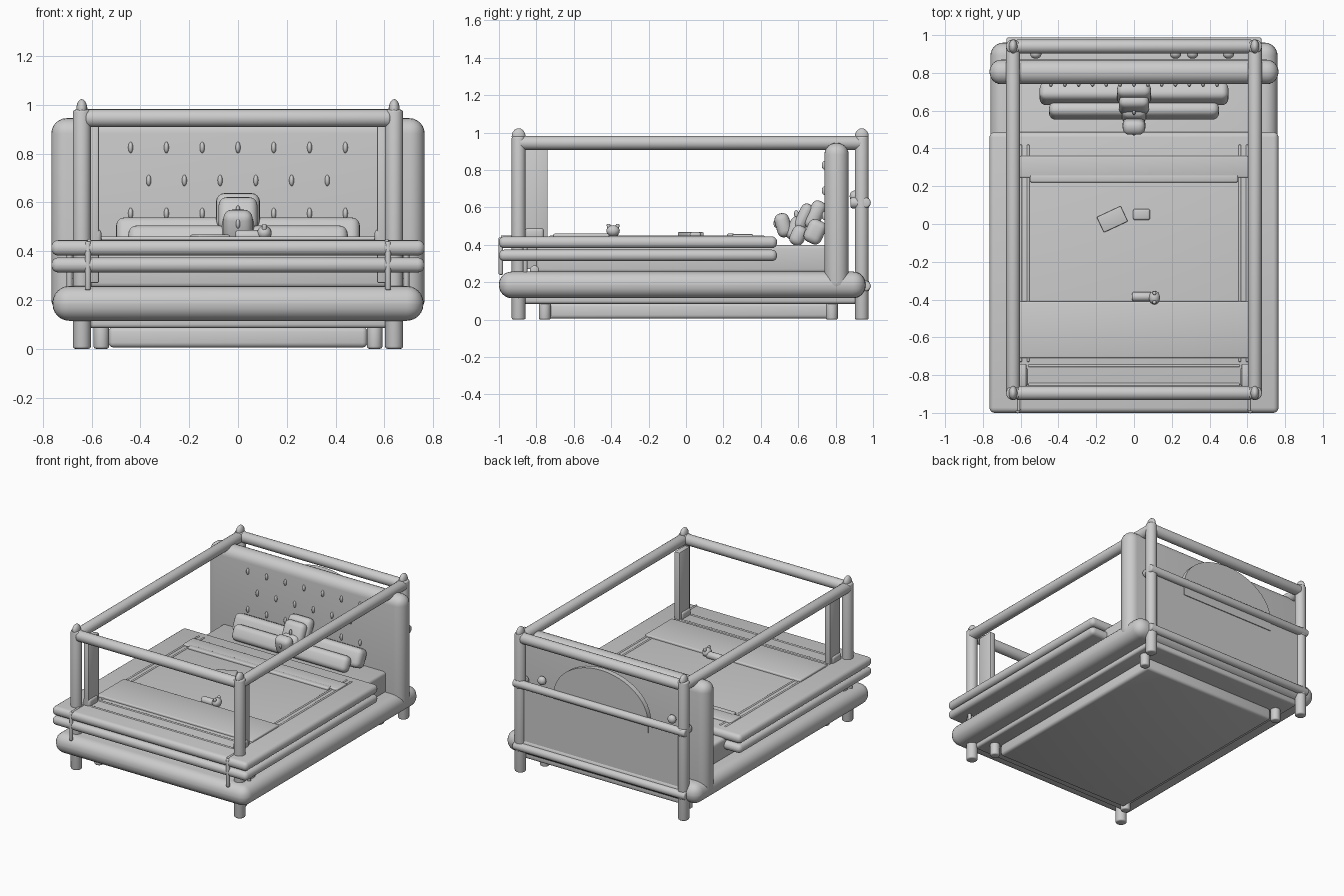
import bpy, bmesh, math
from mathutils import Vector, Matrix

cube = bpy.data.objects.get("Cube")
if cube:
    bpy.data.objects.remove(cube, do_unlink=True)

GREY = (0.6, 0.6, 0.6, 1)
grey = bpy.data.materials.new("plain grey")
grey.use_nodes = True
grey.diffuse_color = GREY
grey.node_tree.nodes["Principled BSDF"].inputs["Base Color"].default_value = GREY
parts = []


def finish(name, bm):
    mesh = bpy.data.meshes.new(name)
    bm.to_mesh(mesh)
    bm.free()
    mesh.materials.append(grey)
    ob = bpy.data.objects.new(name, mesh)
    bpy.context.collection.objects.link(ob)
    parts.append(ob)
    return ob


def box(name, x, y, z, round_=0.0, segs=3):
    """Rounded box from (min, max) ranges."""
    bm = bmesh.new()
    bmesh.ops.create_cube(bm, size=1)
    size = [r[1] - r[0] for r in (x, y, z)]
    bmesh.ops.scale(bm, vec=size, verts=bm.verts)
    if round_:
        bmesh.ops.bevel(bm, geom=bm.edges[:], offset=min(round_, min(size) * 0.49),
                        segments=segs, profile=0.5, affect='EDGES')
    ob = finish(name, bm)
    ob.location = [sum(r) / 2 for r in (x, y, z)]
    return ob


def rod(name, a, b, r, soft=0.01):
    a, b = Vector(a), Vector(b)
    bm = bmesh.new()
    bmesh.ops.create_cone(bm, cap_ends=True, segments=20, radius1=r, radius2=r, depth=(b - a).length)
    rim = [e for e in bm.edges if abs(e.verts[0].co.z - e.verts[1].co.z) < 1e-5]
    bmesh.ops.bevel(bm, geom=rim, offset=min(soft, r * 0.6), segments=3, profile=0.5, affect='EDGES')
    ob = finish(name, bm)
    ob.rotation_euler = (b - a).to_track_quat('Z', 'Y').to_euler()
    ob.location = (a + b) / 2
    return ob


def ball(name, at, radii):
    bm = bmesh.new()
    bmesh.ops.create_uvsphere(bm, u_segments=16, v_segments=10, radius=1)
    bmesh.ops.scale(bm, vec=radii, verts=bm.verts)
    ob = finish(name, bm)
    ob.location = at
    return ob


def cushion(name, at, size, tilt):
    ob = box(name, *[(c - s / 2, c + s / 2) for c, s in zip(at, size)], 0.035, 4)
    ob.rotation_euler.x = math.radians(tilt)
    return ob


# Base, plinth and drawer
box("base_cushion", (-0.76, 0.76), (-1, 0.96), (0.115, 0.257), 0.068, 6)
box("plinth", (-0.63, 0.63), (-0.88, 0.92), (0.085, 0.14), 0.015)
box("drawer", (-0.53, 0.53), (-0.74, 0.77), (0.005, 0.09), 0.02)

# Four-poster frame
FRONT, BACK, SIDE, TOP = -0.895, 0.94, 0.64, 0.945
for y, end in ((FRONT, "front"), (BACK, "back")):
    rod(end + "_top_rail", (-0.625, y, TOP), (0.625, y, TOP), 0.037)
    for s, hand in ((-1, "right"), (1, "left")):
        tag = f"{end}_{hand}"
        rod(tag + "_post", (s * SIDE, y, 0), (s * SIDE, y, 0.98), 0.037)
        ball(tag + "_finial", (s * SIDE, y, 0.98), (0.023, 0.037, 0.043))
        inner = -0.755 if end == "front" else 0.78
        rod(tag + "_inner_leg", (s * 0.56, inner, 0), (s * 0.56, inner, 0.1), 0.032)
for s, hand in ((-1, "right"), (1, "left")):
    rod(hand + "_top_rail", (s * SIDE, FRONT, TOP), (s * SIDE, BACK, TOP), 0.037)
    # Curtains and their feet
    box(hand + "_curtain", (s * 0.59 - 0.02, s * 0.59 + 0.02), (-0.86, -0.74), (0.27, 0.92), 0.006, 2)
    box(hand + "_curtain_foot", (s * 0.59 - 0.03, s * 0.59 + 0.03), (-0.86, -0.76), (0.43, 0.49), 0.015)
    # Straps round the bedding
    rod(hand + "_front_strap", (s * 0.615, -0.99, 0.24), (s * 0.615, -0.99, 0.44), 0.012)
    rod(hand + "_strap_top", (s * 0.61, -0.99, 0.442), (s * 0.61, -0.86, 0.442), 0.008)
    rod(hand + "_side_strap", (s * 0.69, -0.86, 0.24), (s * 0.69, -0.86, 0.44), 0.012)
    rod(hand + "_strap_knob", (s * 0.6, -0.81, 0.265), (s * 0.69, -0.81, 0.265), 0.025)
    # Piping along the bedding
    for i, x in enumerate((0.56, 0.6)):
        rod(f"{hand}_piping_{i}", (s * x, -0.73, 0.442), (s * x, 0.42, 0.442), 0.008)

# Mattress and folded bedding
box("mattress", (-0.64, 0.64), (-0.8, 0.76), (0.25, 0.4), 0.02)
box("lower_duvet", (-0.765, 0.765), (-1, 0.487), (0.313, 0.374), 0.028, 4)
box("upper_duvet", (-0.765, 0.765), (-1, 0.487), (0.382, 0.445), 0.028, 4)
box("foot_throw", (-0.61, 0.61), (-0.71, -0.41), (0.435, 0.46), 0.008)
box("throw_underside", (-0.63, 0.63), (-0.71, -0.44), (0.285, 0.32), 0.008)
box("sheet_fold", (-0.605, 0.605), (0.245, 0.36), (0.435, 0.457), 0.008)
box("sheet_fold_edge", (-0.55, 0.55), (0.22, 0.26), (0.435, 0.46), 0.008)
for i, y in enumerate((-0.75, -0.85)):
    rod(f"foot_piping_{i}", (-0.56, y, 0.442), (0.56, y, 0.442), 0.008)

# Headboard with tufting buttons
box("headboard", (-0.765, 0.765), (0.74, 0.87), (0.14, 0.945), 0.063, 6)
for row, (z, count, reach) in enumerate(((0.825, 7, 0.44), (0.69, 6, 0.366), (0.555, 7, 0.44))):
    for i in range(count):
        x = -reach + 2 * reach * i / (count - 1)
        ball(f"button_{row}_{i}", (x, 0.74, z), (0.01, 0.014, 0.023))

# Back panel, rails and arched plate
box("back_panel", (-0.63, 0.63), (0.925, 0.95), (0.17, 0.63))
for z, name in ((0.18, "back_lower_rail"), (0.625, "back_middle_rail")):
    rod(name, (-0.675, 0.96, z), (0.675, 0.96, z), 0.028)
for s, hand in ((-1, "right"), (1, "left")):
    for z in (0.18, 0.625):
        rod(f"{hand}_rail_collar", (s * SIDE, 0.88, z), (s * SIDE, 0.98, z), 0.03)
bm = bmesh.new()
arch = [(0.37 * math.cos(math.pi * i / 24), 0.62 + 0.27 * math.sin(math.pi * i / 24)) for i in range(25)]
outline = [(0.37, 0.54)] + arch + [(-0.37, 0.54)]
face = bm.faces.new([bm.verts.new((x, 0.92, z)) for x, z in outline])
out = bmesh.ops.extrude_face_region(bm, geom=[face])
bmesh.ops.translate(bm, vec=(0, 0.036, 0), verts=[v for v in out["geom"] if isinstance(v, bmesh.types.BMVert)])
bmesh.ops.recalc_face_normals(bm, faces=bm.faces)
finish("back_arch", bm)

# Trinkets behind the headboard
for i, x in enumerate((-0.52, 0.22, 0.31, 0.5)):
    ball(f"trinket_{i}", (x, 0.9, 0.66), (0.03, 0.025, 0.03))

# Pillows
cushion("long_back_pillow", (0, 0.69, 0.47), (1.0, 0.1, 0.13), -25)
cushion("long_front_pillow", (0, 0.6, 0.45), (0.9, 0.08, 0.11), -25)
cushion("large_cushion", (0, 0.69, 0.56), (0.18, 0.08, 0.16), -25)
cushion("middle_cushion", (0, 0.63, 0.55), (0.16, 0.07, 0.15), -25)
cushion("small_cushion", (0, 0.58, 0.49), (0.13, 0.07, 0.13), -25)
cushion("front_cushion", (0, 0.52, 0.505), (0.12, 0.08, 0.13), 15)
for i, (y, z) in enumerate(((0.48, 0.515), (0.59, 0.565))):
    ball(f"cushion_button_{i}", (0, y, z), (0.009, 0.012, 0.022))

# Things lying on the bed
book = box("book", (-0.185, -0.045), (-0.02, 0.07), (0.44, 0.468), 0.006)
book.rotation_euler.z = math.radians(25)
box("small_box", (-0.005, 0.085), (0.02, 0.08), (0.44, 0.468), 0.012)
rod("toy_body", (-0.01, -0.385, 0.462), (0.1, -0.385, 0.462), 0.025)
ball("toy_head", (0.108, -0.39, 0.475), (0.03, 0.036, 0.03))
for s in (-1, 1):
    rod("toy_ear", (0.108, -0.39 + s * 0.022, 0.485), (0.108, -0.39 + s * 0.025, 0.512), 0.01)

# Smooth shading with sharp edges kept
bpy.ops.object.select_all(action='DESELECT')
for ob in parts:
    ob.select_set(True)
bpy.context.view_layer.objects.active = parts[0]
bpy.ops.object.shade_smooth_by_angle(angle=math.radians(35))
